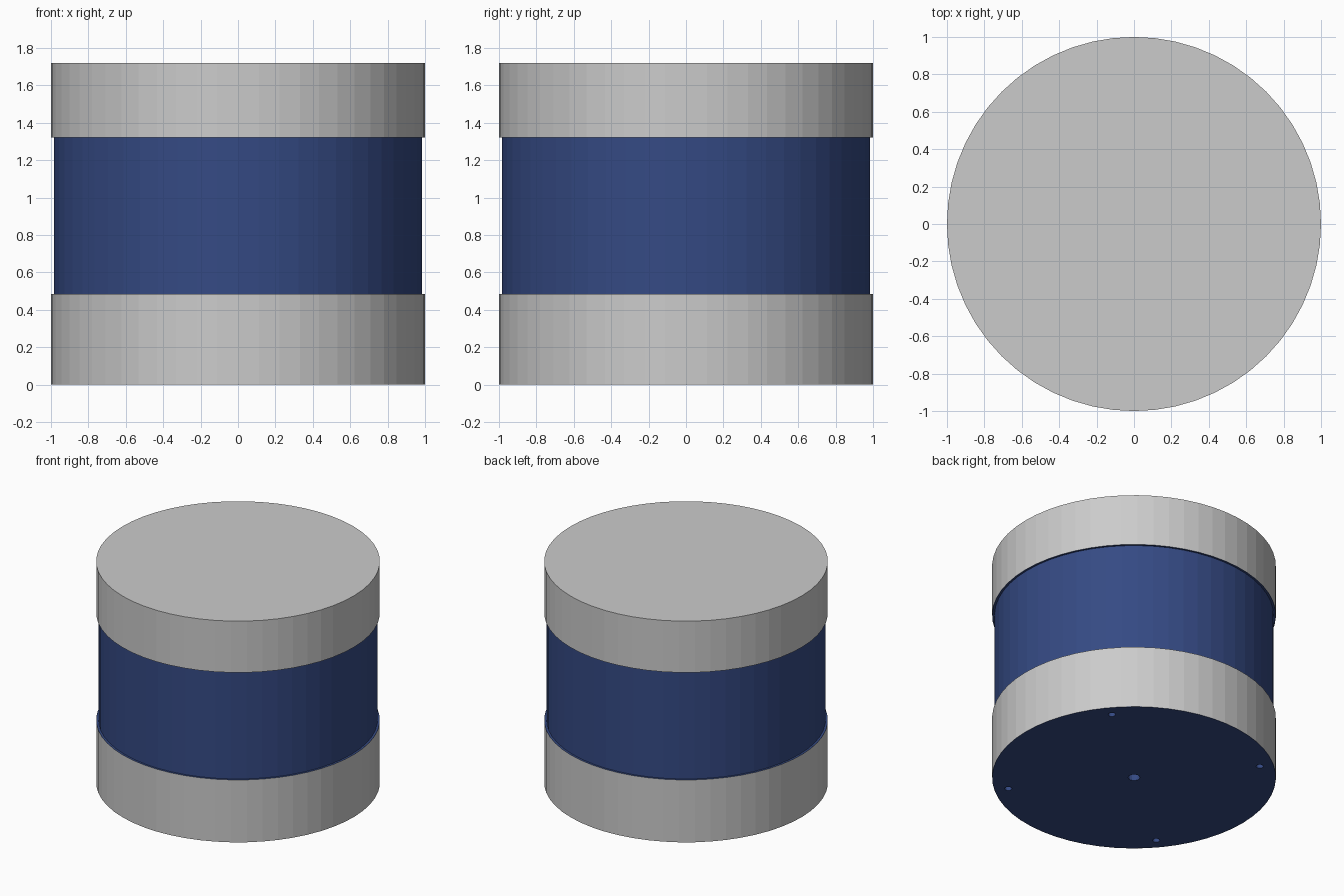
import bpy, bmesh
from math import cos, sin, radians, tau

if "Cube" in bpy.data.objects:
    bpy.data.objects.remove(bpy.data.objects["Cube"])

SIDES = 56

blue = bpy.data.materials.new("navy_blue")
blue.diffuse_color = (0.035, 0.068, 0.23, 1)
blue.use_nodes = True
blue.node_tree.nodes["Principled BSDF"].inputs["Base Color"].default_value = blue.diffuse_color


def revolve(name, profile, cap_bottom, cap_top, material=None):
    """Turn a list of (radius, z) points around the z axis."""
    bm = bmesh.new()
    rings = [[bm.verts.new((r * cos(tau * i / SIDES), r * sin(tau * i / SIDES), z))
              for i in range(SIDES)] for r, z in profile]
    for low, high in zip(rings, rings[1:]):
        for i in range(SIDES):
            j = (i + 1) % SIDES
            bm.faces.new((low[i], low[j], high[j], high[i]))
    if cap_bottom:
        bm.faces.new(rings[0][::-1])
    if cap_top:
        bm.faces.new(rings[-1])
    mesh = bpy.data.meshes.new(name)
    bm.to_mesh(mesh)
    bm.free()
    obj = bpy.data.objects.new(name, mesh)
    bpy.context.collection.objects.link(obj)
    if material:
        mesh.materials.append(material)
    return obj


# Blue core: base, recessed middle band and the part under the lid
body = revolve("body", [(0.999, 0), (0.999, 0.485), (0.983, 0.485), (0.983, 1.32),
                        (0.999, 1.32), (0.999, 1.715)], True, True, blue)

# Grey shells around the base and the top
revolve("base_sleeve", [(1, 0), (1, 0.485)], False, False)
revolve("lid", [(1, 1.32), (1, 1.72)], False, True)

# Small holes in the underside: one in the centre, four near the rim
bm = bmesh.new()
holes = [(0, 0, 0.042)] + [(0.9 * cos(radians(a)), 0.9 * sin(radians(a)), 0.026)
                           for a in (40, 130, 220, 310)]
for x, y, r in holes:
    made = bmesh.ops.create_cone(bm, cap_ends=True, segments=16, radius1=r, radius2=r, depth=0.24)
    bmesh.ops.translate(bm, verts=made["verts"], vec=(x, y, 0))
mesh = bpy.data.meshes.new("hole_cutter")
bm.to_mesh(mesh)
bm.free()
mesh.materials.append(blue)
cutter = bpy.data.objects.new("hole_cutter", mesh)
bpy.context.collection.objects.link(cutter)
cutter.hide_render = True
cutter.display_type = 'WIRE'

cut = body.modifiers.new("holes", 'BOOLEAN')
cut.operation = 'DIFFERENCE'
cut.solver = 'EXACT'
cut.object = cutter
